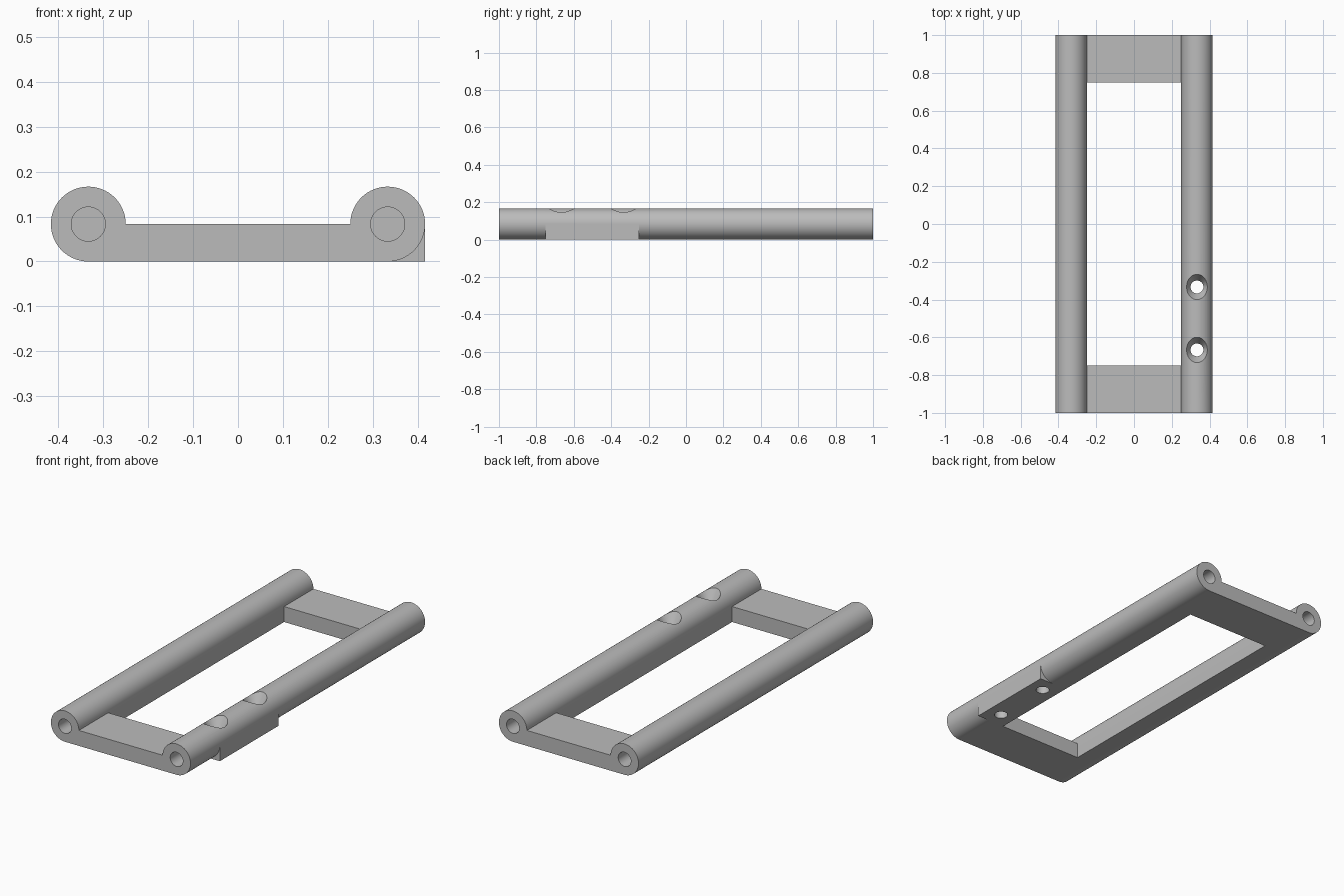
import bpy, bmesh
from math import sin, cos, pi, radians
from mathutils import Matrix

if "Cube" in bpy.data.objects:
    bpy.data.objects.remove(bpy.data.objects["Cube"], do_unlink=True)

R = 1 / 12            # rail radius
CX = 1 / 3            # rail axis offset
SEG = 64

grey = bpy.data.materials.new("plain grey")
grey.use_nodes = True
grey.diffuse_color = (0.5, 0.5, 0.5, 1)
grey.node_tree.nodes["Principled BSDF"].inputs["Base Color"].default_value = (0.5, 0.5, 0.5, 1)


def make_object(name, bm):
    bmesh.ops.recalc_face_normals(bm, faces=bm.faces)
    mesh = bpy.data.meshes.new(name)
    bm.to_mesh(mesh)
    bm.free()
    mesh.materials.append(grey)
    obj = bpy.data.objects.new(name, mesh)
    bpy.context.collection.objects.link(obj)
    return obj


def box(name, low, high):
    bm = bmesh.new()
    bmesh.ops.create_cube(bm, size=1)
    for v in bm.verts:
        v.co = [(a + b) / 2 + c * (b - a) for a, b, c in zip(low, high, v.co)]
    return make_object(name, bm)


def drill(name, matrix, rings):
    """Closed turned solid from (radius, height) rings along its own z axis."""
    bm = bmesh.new()
    loops = [[bm.verts.new((r * cos(2 * pi * i / SEG), r * sin(2 * pi * i / SEG), h))
              for i in range(SEG)] for r, h in rings]
    bm.faces.new(loops[0])
    bm.faces.new(loops[-1])
    for a, b in zip(loops, loops[1:]):
        for i in range(SEG):
            j = (i + 1) % SEG
            bm.faces.new((a[i], a[j], b[j], b[i]))
    bm.transform(matrix)
    return make_object(name, bm)


def combine(target, tool, operation):
    mod = target.modifiers.new("cut", 'BOOLEAN')
    mod.object, mod.operation, mod.solver = tool, operation, 'EXACT'
    bpy.context.view_layer.objects.active = target
    bpy.ops.object.modifier_apply(modifier=mod.name)
    bpy.data.objects.remove(tool, do_unlink=True)


# Frame section: two round rails joined by a flat web, extruded front to back
steps = SEG * 3 // 4
right_arc = [(CX + R * cos(a), R + R * sin(a))
             for a in (-pi / 2 + 1.5 * pi * i / steps for i in range(steps + 1))]
section = right_arc + [(-x, z) for x, z in reversed(right_arc)]
bm = bmesh.new()
face = bm.faces.new([bm.verts.new((x, -1, z)) for x, z in section])
out = bmesh.ops.extrude_face_region(bm, geom=[face])
for v in out["geom"]:
    if isinstance(v, bmesh.types.BMVert):
        v.co.y = 1
frame = make_object("rail_frame", bm)

# Large window between the rails
combine(frame, box("window_cutter", (-0.25, -0.75, -0.1), (0.25, 0.75, 0.1)), 'DIFFERENCE')

# Square mounting pad under one rail
combine(frame, box("mounting_pad", (0.3, -0.75, 0), (CX + R, -0.25, R)), 'UNION')

# Blind bores in the rail ends
for x in (-CX, CX):
    for y in (-1, 1):
        place = Matrix.Translation((x, y, R)) @ Matrix.Rotation(radians(90), 4, 'X')
        combine(frame, drill("end_bore", place, [(0.038, -0.25), (0.038, 0.25)]), 'DIFFERENCE')

# Countersunk screw holes through the pad
for y in (-1 / 3, -2 / 3):
    rings = [(0.034, -0.05), (0.034, 0.11), (0.067, 2 * R), (0.085, 0.198)]
    combine(frame, drill("screw_hole", Matrix.Translation((CX, y, 0)), rings), 'DIFFERENCE')

# Smooth the round faces, keep the edges crisp
bpy.ops.object.select_all(action='DESELECT')
frame.select_set(True)
bpy.context.view_layer.objects.active = frame
bpy.ops.object.shade_smooth_by_angle(angle=radians(25))
